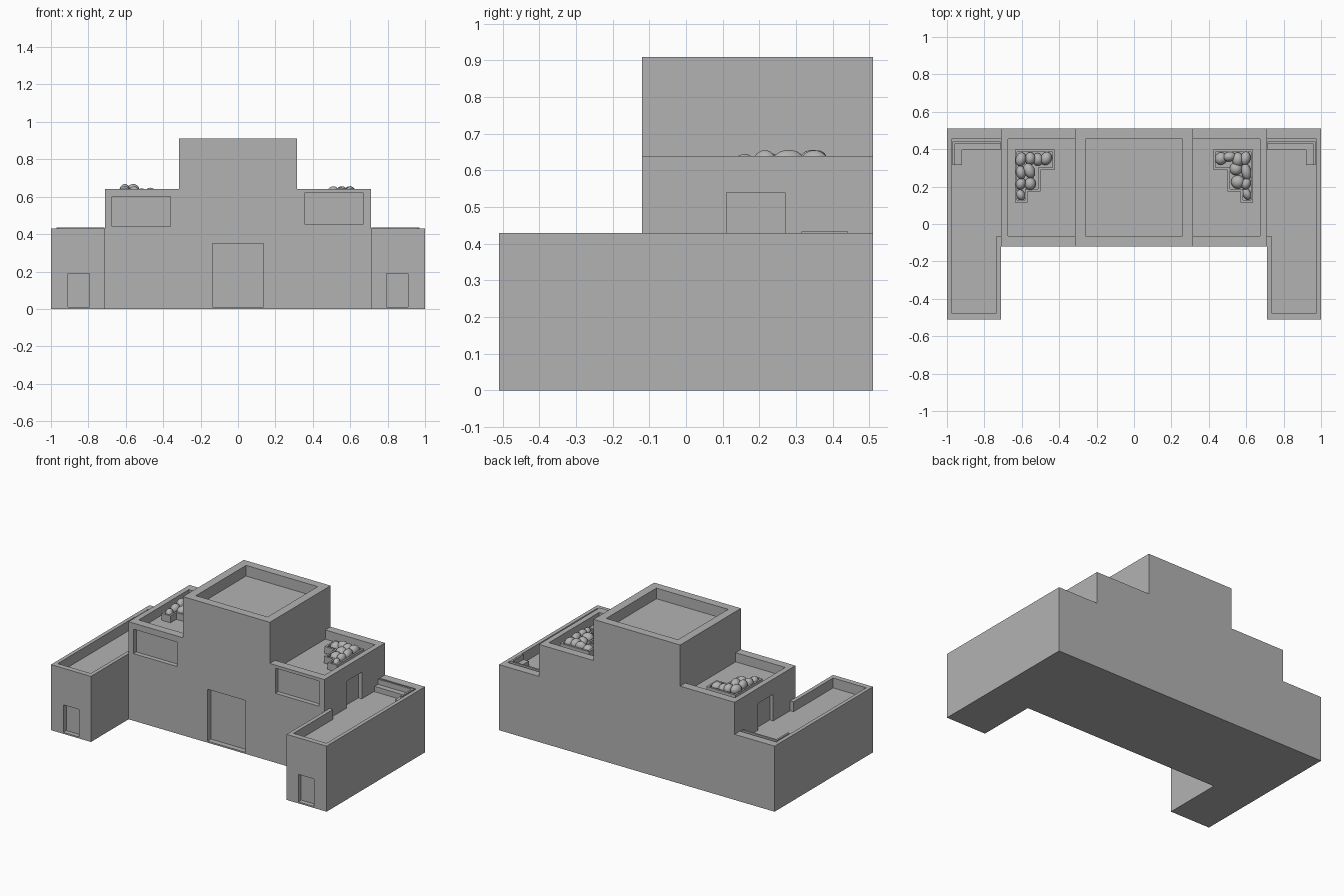
import bpy, bmesh, math
from mathutils import Matrix

if "Cube" in bpy.data.objects:
    bpy.data.objects.remove(bpy.data.objects["Cube"])

grey = bpy.data.materials.new("plain_grey")
grey.diffuse_color = (0.45, 0.45, 0.45, 1)
grey.use_nodes = True
grey.node_tree.nodes["Principled BSDF"].inputs["Base Color"].default_value = grey.diffuse_color


def finish(bm, name):
    me = bpy.data.meshes.new(name)
    bm.to_mesh(me)
    bm.free()
    ob = bpy.data.objects.new(name, me)
    me.materials.append(grey)
    bpy.context.collection.objects.link(ob)
    return ob


def flip(b):
    return (-b[1], -b[0]) + tuple(b[2:])


def both(boxes):
    return boxes + [flip(b) for b in boxes]


def inside(p, boxes):
    return any(b[0] < p[0] < b[1] and b[2] < p[1] < b[3] and b[4] < p[2] < b[5] for b in boxes)


def block_solid(name, adds, cuts=()):
    """One closed skin around the union of boxes minus the cut boxes."""
    cuts = list(cuts)
    ax = [sorted({round(b[k + e], 4) for b in adds + cuts for e in (0, 1)}) for k in (0, 2, 4)]

    def filled(c):
        if any(c[k] < 0 or c[k] >= len(ax[k]) - 1 for k in range(3)):
            return False
        p = [(ax[k][c[k]] + ax[k][c[k] + 1]) / 2 for k in range(3)]
        return inside(p, adds) and not inside(p, cuts)

    bm, verts = bmesh.new(), {}

    def vert(c):
        if c not in verts:
            verts[c] = bm.verts.new([ax[k][c[k]] for k in range(3)])
        return verts[c]

    for i in range(len(ax[0]) - 1):
        for j in range(len(ax[1]) - 1):
            for k in range(len(ax[2]) - 1):
                if not filled((i, j, k)):
                    continue
                for d in range(3):
                    for s in (0, 1):
                        n = [i, j, k]
                        n[d] += 2 * s - 1
                        if filled(n):
                            continue
                        u, w = (d + 1) % 3, (d + 2) % 3
                        loop = []
                        for a, b in ((0, 0), (1, 0), (1, 1), (0, 1)):
                            c = [i, j, k]
                            c[d] += s
                            c[u] += a
                            c[w] += b
                            loop.append(vert(tuple(c)))
                        bm.faces.new(loop if s else loop[::-1])
    return finish(bm, name)


# Stepped building: wings, middle blocks and tower
F, B, I = -0.12, 0.51, 0.455
masses = both([(0.71, 1, -0.51, B, 0, 0.43), (0.30, 0.71, F, B, 0, 0.64)])
masses.append((-0.315, 0.315, F, B, 0, 0.91))
# Roof recesses, side doors and wing doors
cuts = both([
    (0.735, 0.975, -0.475, I, 0.365, 1),
    (0.71, 0.735, -0.065, I, 0.365, 1),
    (0.315, 0.675, -0.065, I, 0.58, 1),
    (0.685, 0.71, 0.11, 0.27, 0.365, 0.54),
    (0.795, 0.91, -0.6, -0.48, 0.01, 0.19),
])
# Tower roof, main door and the two front windows
cuts += [(-0.26, 0.26, -0.065, I, 0.84, 1),
         (-0.137, 0.137, -0.2, -0.085, 0.01, 0.35),
         (-0.675, -0.36, -0.2, -0.09, 0.44, 0.60),
         (0.355, 0.67, -0.2, -0.09, 0.455, 0.62)]
block_solid("building", masses, cuts)

# Stepped corner planters on the middle roofs
steps = [(0.425, 0.29), (0.50, 0.175), (0.57, 0.115)]
t = 0.012
planter = [(x, 0.637, y, 0.397, 0.58, 0.625) for x, y in steps]
hollow = [(x + t, 0.637 - t, y + t, 0.397 - t, 0.605, 0.7) for x, y in steps]
block_solid("planter_right", planter, hollow)
block_solid("planter_left", [flip(b) for b in planter], [flip(b) for b in hollow])

# Corner benches with thin backrests on the wing roofs
bench = [(0.715, 0.965, 0.395, 0.44, 0.365, 0.40),
         (0.92, 0.965, 0.315, 0.44, 0.365, 0.40),
         (0.715, 0.97, 0.43, 0.442, 0.365, 0.434),
         (0.958, 0.97, 0.315, 0.442, 0.365, 0.434)]
block_solid("bench_right", bench)
block_solid("bench_left", [flip(b) for b in bench])


def plants(name, items):
    """Rounded clumps: x, y, half width, half depth, top height."""
    bm = bmesh.new()
    for n, (x, y, rx, ry, top) in enumerate(items):
        m = (Matrix.Translation((x, y, top - 0.032))
             @ Matrix.Rotation(math.radians((n * 37) % 50 - 25), 4, 'Z')
             @ Matrix.Diagonal((rx, ry, 0.032, 1)))
        bmesh.ops.create_uvsphere(bm, u_segments=20, v_segments=12, radius=1, matrix=m)
    for f in bm.faces:
        f.smooth = True
    finish(bm, name)


plants("plants_right", [
    (0.465, 0.35, 0.032, 0.034, 0.642), (0.51, 0.36, 0.034, 0.026, 0.655),
    (0.555, 0.345, 0.03, 0.038, 0.656), (0.595, 0.35, 0.028, 0.038, 0.655),
    (0.545, 0.295, 0.034, 0.034, 0.650), (0.60, 0.28, 0.026, 0.045, 0.656),
    (0.555, 0.225, 0.036, 0.036, 0.648), (0.60, 0.215, 0.024, 0.032, 0.655),
    (0.604, 0.16, 0.022, 0.032, 0.645)])
plants("plants_left", [
    (-0.47, 0.35, 0.03, 0.036, 0.648), (-0.515, 0.345, 0.03, 0.034, 0.645),
    (-0.555, 0.35, 0.028, 0.034, 0.658), (-0.605, 0.345, 0.028, 0.038, 0.665),
    (-0.56, 0.285, 0.03, 0.042, 0.668), (-0.605, 0.275, 0.026, 0.036, 0.668),
    (-0.555, 0.215, 0.03, 0.034, 0.655), (-0.605, 0.215, 0.026, 0.032, 0.657),
    (-0.606, 0.155, 0.024, 0.03, 0.648)])
